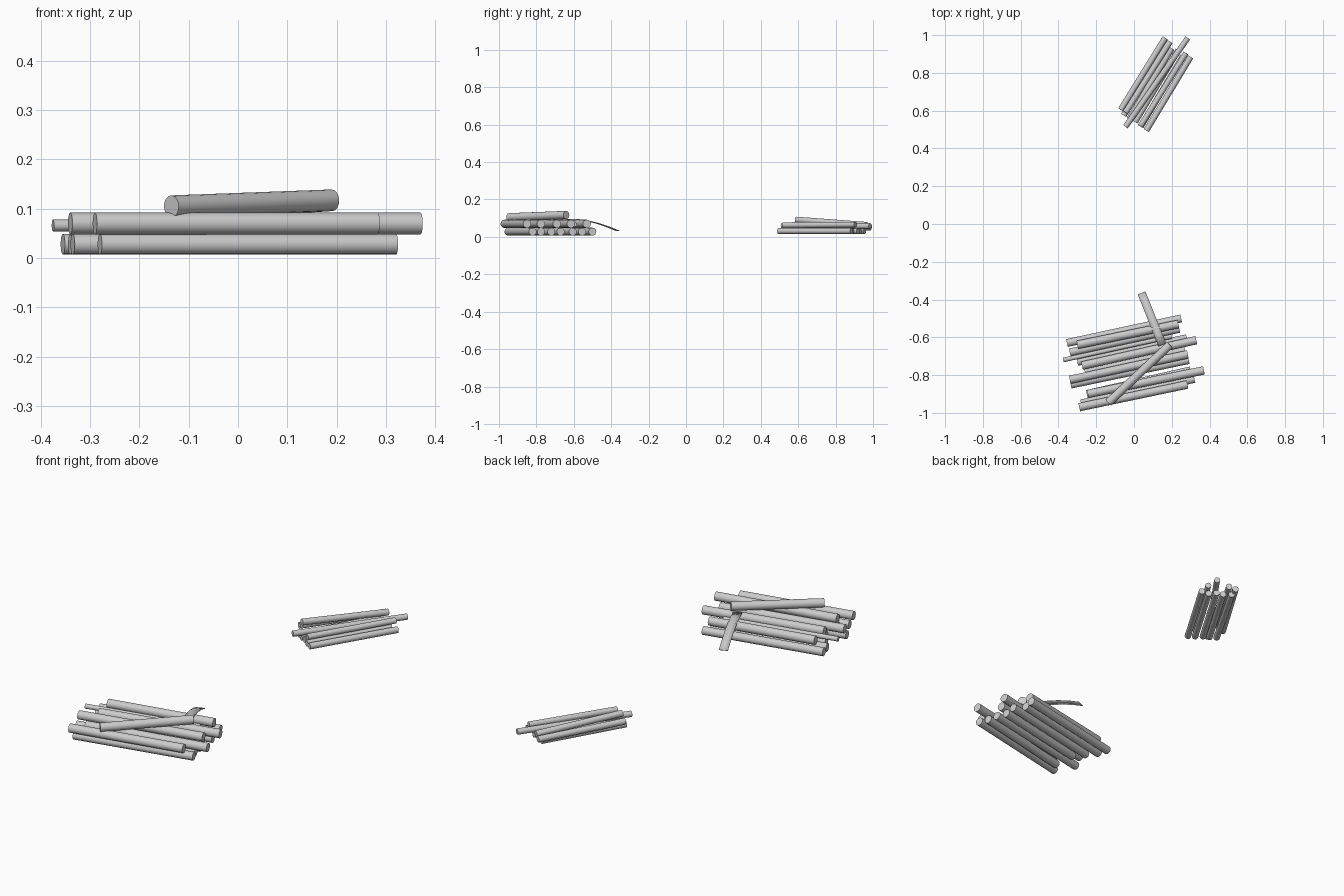
import bpy, bmesh
from mathutils import Vector

cube = bpy.data.objects.get("Cube")
if cube:
    bpy.data.objects.remove(cube, do_unlink=True)

grey = bpy.data.materials.new("pale grey wood")
grey.use_nodes = True
colour = (0.6, 0.6, 0.6, 1)
grey.diffuse_color = colour
grey.node_tree.nodes["Principled BSDF"].inputs["Base Color"].default_value = colour


def finish(name, mesh):
    obj = bpy.data.objects.new(name, mesh)
    bpy.context.collection.objects.link(obj)
    mesh.materials.append(grey)
    bpy.ops.object.select_all(action='DESELECT')
    obj.select_set(True)
    bpy.context.view_layer.objects.active = obj
    bpy.ops.object.shade_smooth_by_angle(angle=0.7)
    return obj


def log(name, start, end, radius):
    """Round log with flat ends between two points."""
    a, b = Vector(start), Vector(end)
    bm = bmesh.new()
    bmesh.ops.create_cone(bm, cap_ends=True, segments=16, radius1=radius,
                          radius2=radius, depth=(b - a).length)
    mesh = bpy.data.meshes.new(name)
    bm.to_mesh(mesh)
    bm.free()
    obj = finish(name, mesh)
    obj.rotation_euler = (b - a).to_track_quat('Z', 'Y').to_euler()
    obj.location = (a + b) / 2


def layer(name, ends, z, radius):
    """Level row of logs given as x, y of both ends."""
    for i, (x1, y1, x2, y2) in enumerate(ends):
        log(f"{name}_{i + 1}", (x1, y1, z), (x2, y2, z), radius)


# Large pile: lower row, upper row, a thin log and one lying across
layer("large_pile_lower_log", [
    (-0.28, -0.95, 0.32, -0.82), (-0.25, -0.90, 0.30, -0.775),
    (-0.335, -0.85, 0.29, -0.72), (-0.26, -0.785, 0.27, -0.67),
    (-0.30, -0.73, 0.28, -0.605), (-0.34, -0.68, 0.24, -0.555),
    (-0.355, -0.63, 0.25, -0.50)], 0.028, 0.021)
layer("large_pile_upper_log", [
    (-0.29, -0.97, 0.283, -0.85), (-0.245, -0.90, 0.37, -0.775),
    (-0.34, -0.825, 0.285, -0.69), (-0.275, -0.75, 0.33, -0.615),
    (-0.30, -0.64, 0.235, -0.53)], 0.07, 0.022)
log("large_pile_thin_log", (-0.375, -0.72, 0.066), (0.20, -0.595, 0.066), 0.012)
log("large_pile_crossing_log", (-0.135, -0.945, 0.105), (0.19, -0.64, 0.117), 0.022)

# Small pile: lower row, upper logs and the leaning ones
layer("small_pile_lower_log", [
    (-0.055, 0.575, 0.165, 0.955), (-0.025, 0.555, 0.20, 0.93),
    (0.005, 0.54, 0.235, 0.92), (0.035, 0.515, 0.26, 0.89),
    (0.065, 0.495, 0.30, 0.885)], 0.032, 0.016)
log("small_pile_upper_log", (0.035, 0.52, 0.063), (0.275, 0.905, 0.066), 0.015)
log("small_pile_back_log", (-0.07, 0.605, 0.062), (0.165, 0.985, 0.05), 0.016)
log("small_pile_leaning_log", (-0.045, 0.59, 0.092), (0.19, 0.965, 0.064), 0.016)
log("small_pile_long_log", (-0.045, 0.515, 0.06), (0.285, 0.985, 0.058), 0.015)

# Curved strip of bark draped off the large pile
path = [(0.15, -0.64, 0.095), (0.128, -0.585, 0.094), (0.106, -0.53, 0.086),
        (0.084, -0.475, 0.073), (0.062, -0.42, 0.055), (0.04, -0.365, 0.032)]
side = Vector((0.93, 0.37, 0)) * 0.022
bm = bmesh.new()
rows = [[bm.verts.new(Vector(p) + side * s) for s in (-1, 1)] for p in path]
for (a, b), (c, d) in zip(rows, rows[1:]):
    bm.faces.new((a, c, d, b))
bmesh.ops.recalc_face_normals(bm, faces=bm.faces)
mesh = bpy.data.meshes.new("bark_strip")
bm.to_mesh(mesh)
bm.free()
strip = finish("bark_strip", mesh)
solid = strip.modifiers.new("thickness", 'SOLIDIFY')
solid.thickness = 0.003
solid.offset = 0
